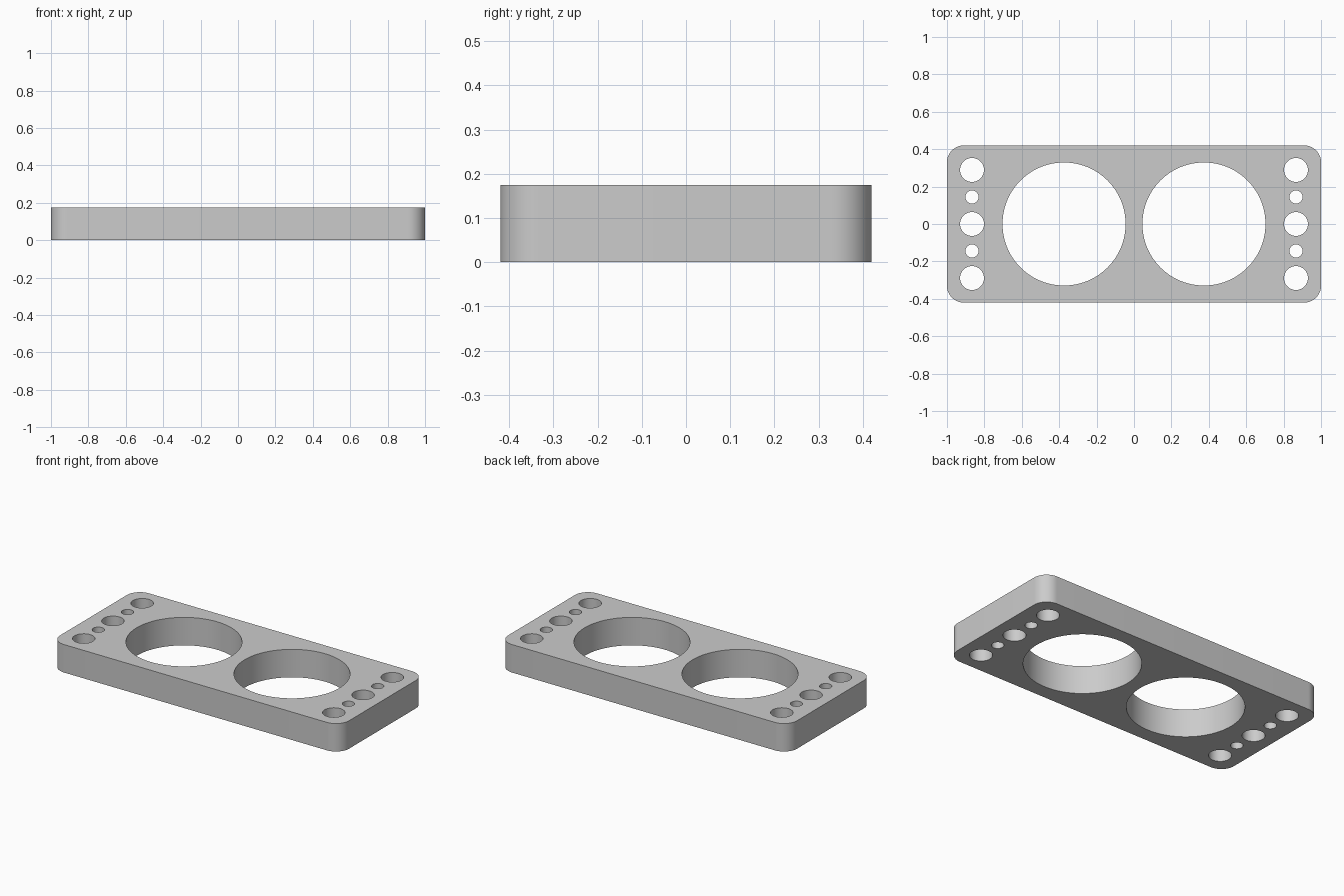
import bpy
import bmesh
from mathutils import Matrix

cube = bpy.data.objects.get("Cube")
if cube:
    bpy.data.objects.remove(cube, do_unlink=True)

LENGTH, DEPTH, HEIGHT = 2.0, 0.84, 0.175
CORNER = 0.09

grey = bpy.data.materials.new("plain grey")
grey.use_nodes = True
colour = (0.6, 0.6, 0.6, 1)
grey.diffuse_color = colour
grey.node_tree.nodes["Principled BSDF"].inputs["Base Color"].default_value = colour


def add_object(name, bm):
    mesh = bpy.data.meshes.new(name)
    bm.to_mesh(mesh)
    bm.free()
    mesh.materials.append(grey)
    obj = bpy.data.objects.new(name, mesh)
    bpy.context.collection.objects.link(obj)
    return obj


# Plate: a box with rounded vertical edges
bm = bmesh.new()
bmesh.ops.create_cube(bm, size=1, matrix=Matrix.Translation((0, 0, HEIGHT / 2))
                      @ Matrix.Diagonal((LENGTH, DEPTH, HEIGHT, 1)))
uprights = [e for e in bm.edges if abs(e.verts[0].co.z - e.verts[1].co.z) > 0.1]
bmesh.ops.bevel(bm, geom=uprights, offset=CORNER, segments=16,
                profile=0.5, affect='EDGES')
plate = add_object("plate", bm)

# Holes: one large opening and a row of five small ones on each side
bm = bmesh.new()


def drill(x, y, radius, sides):
    bmesh.ops.create_cone(bm, cap_ends=True, segments=sides, radius1=radius,
                          radius2=radius, depth=HEIGHT * 2,
                          matrix=Matrix.Translation((x, y, HEIGHT / 2)))


for side in (-1, 1):
    drill(side * 0.374, 0, 0.329, 96)
    for step in range(-2, 3):
        drill(side * 0.866, step * 0.1445, 0.035 if step % 2 else 0.064, 48)
cutter = add_object("hole_cutter", bm)
cutter.hide_render = True

# Cut the holes and keep the rims sharp
cut = plate.modifiers.new("holes", 'BOOLEAN')
cut.operation = 'DIFFERENCE'
cut.solver = 'EXACT'
cut.object = cutter
bpy.ops.object.select_all(action='DESELECT')
plate.select_set(True)
bpy.context.view_layer.objects.active = plate
bpy.ops.object.modifier_apply(modifier=cut.name)
bpy.data.objects.remove(cutter, do_unlink=True)
bpy.ops.object.shade_smooth_by_angle()
